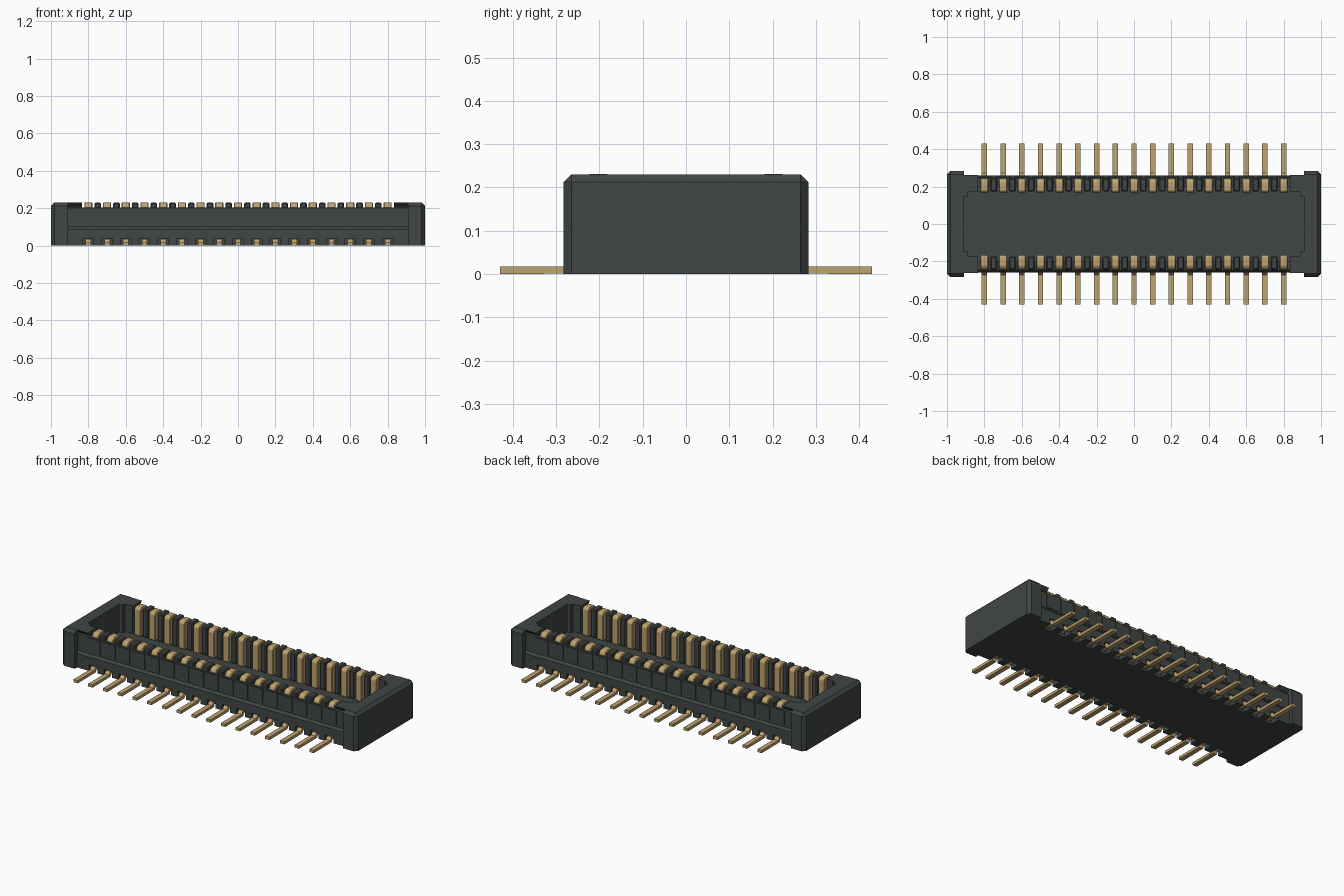
import bpy
import bmesh

cube = bpy.data.objects.get("Cube")
if cube:
    bpy.data.objects.remove(cube, do_unlink=True)


def material(name, color):
    m = bpy.data.materials.new(name)
    m.use_nodes = True
    m.diffuse_color = (*color, 1)
    m.node_tree.nodes["Principled BSDF"].inputs["Base Color"].default_value = (*color, 1)
    return m


plastic = material("charcoal plastic", (0.052, 0.061, 0.06))
gold = material("gold metal", (0.52, 0.37, 0.165))

PINS = [(i - 8) * 0.1 for i in range(17)]
GAPS = [x + 0.05 for x in PINS[:-1]]


def prism(bm, outline, x0, x1, side=1):
    """Extrude a y-z outline along x, on the back (1) or front (-1) side."""
    a = [bm.verts.new((x0, side * y, z)) for y, z in outline]
    b = [bm.verts.new((x1, side * y, z)) for y, z in outline]
    n = len(a)
    bm.faces.new(a)
    bm.faces.new(b)
    for i in range(n):
        j = (i + 1) % n
        bm.faces.new((a[i], a[j], b[j], b[i]))


def rect(y0, y1, z0, z1):
    return [(y0, z0), (y1, z0), (y1, z1), (y0, z1)]


def finish(bm, name, mat, bevel=0, segments=1):
    bmesh.ops.recalc_face_normals(bm, faces=bm.faces[:])
    mesh = bpy.data.meshes.new(name)
    bm.to_mesh(mesh)
    bm.free()
    mesh.materials.append(mat)
    ob = bpy.data.objects.new(name, mesh)
    bpy.context.collection.objects.link(ob)
    if bevel:
        mod = ob.modifiers.new("soft edges", "BEVEL")
        mod.width = bevel
        mod.segments = segments
        mod.limit_method = "ANGLE"
    return ob


def row(name, outline, centers, width, mat, side, bevel=0, segments=1):
    bm = bmesh.new()
    for x in centers:
        prism(bm, outline, x - width / 2, x + width / 2, side)
    return finish(bm, name, mat, bevel, segments)


def cut(target, cutter):
    cutter.hide_render = True
    cutter.hide_viewport = True
    cutter.display_type = "WIRE"
    mod = target.modifiers.new(cutter.name, "BOOLEAN")
    mod.operation = "DIFFERENCE"
    mod.solver = "EXACT"
    mod.object = cutter


# Housing block with chamfered top and corners
bm = bmesh.new()
prism(bm, rect(-0.283, 0.283, 0, 0.23), -1, 1)
edges = [e for e in bm.edges if max(v.co.z for v in e.verts) > 0.1]
bmesh.ops.bevel(bm, geom=edges, offset=0.018, segments=1, affect="EDGES")
housing = finish(bm, "housing", plastic)

# Central cavity with rounded corners and a flared rim
bm = bmesh.new()
prism(bm, rect(-0.173, 0.173, 0.06, 0.3), -0.912, 0.912)
upright = [e for e in bm.edges if abs(e.verts[0].co.z - e.verts[1].co.z) > 0.1]
bmesh.ops.bevel(bm, geom=upright, offset=0.025, segments=4, affect="EDGES")
cut(housing, finish(bm, "cavity_cutter", plastic))

side_recess = [(0.35, -0.05), (0.26, -0.05), (0.26, 0.085), (0.249, 0.1),
               (0.249, 0.2), (0.243, 0.206), (0.243, 0.212), (0.263, 0.232),
               (0.263, 0.3), (0.35, 0.3)]
contact_outline = [(0.167, 0.06), (0.167, 0.215), (0.172, 0.226), (0.182, 0.231),
                   (0.222, 0.231), (0.236, 0.224), (0.243, 0.21), (0.243, 0.19),
                   (0.2, 0.19), (0.2, 0.06)]
leg_outline = [(0.43, 0), (0.43, 0.017), (0.272, 0.017), (0.258, 0.034),
               (0.19, 0.034), (0.19, 0.016), (0.246, 0.016), (0.256, 0.001)]

for side, label in ((1, "back"), (-1, "front")):
    # Recessed outer wall, lowered comb seat and leg pockets
    cut(housing, row(label + "_recess_cutter", side_recess, [0], 1.82, plastic, side))
    cut(housing, row(label + "_comb_cutter", rect(0.15, 0.34, 0.204, 0.32),
                     [0], 1.67, plastic, side))
    cut(housing, row(label + "_groove_cutter", rect(0.14, 0.2, 0.061, 0.31),
                     [0], 1.67, plastic, side))
    cut(housing, row(label + "_pocket_cutter", rect(0.2, 0.3, -0.06, 0.037),
                     PINS, 0.056, plastic, side))

    # Divider teeth between contacts
    row(label + "_divider_teeth", rect(0.173, 0.245, 0.059, 0.23),
        GAPS, 0.036, plastic, side, 0.006)
    # Shallow raised panels on the outer wall
    row(label + "_wall_panels", rect(0.248, 0.253, 0.108, 0.198),
        PINS, 0.085, plastic, side)
    # Spring contacts and solder legs
    row(label + "_contacts", contact_outline, PINS, 0.044, gold, side, 0.004)
    row(label + "_solder_legs", leg_outline, PINS, 0.029, gold, side)
